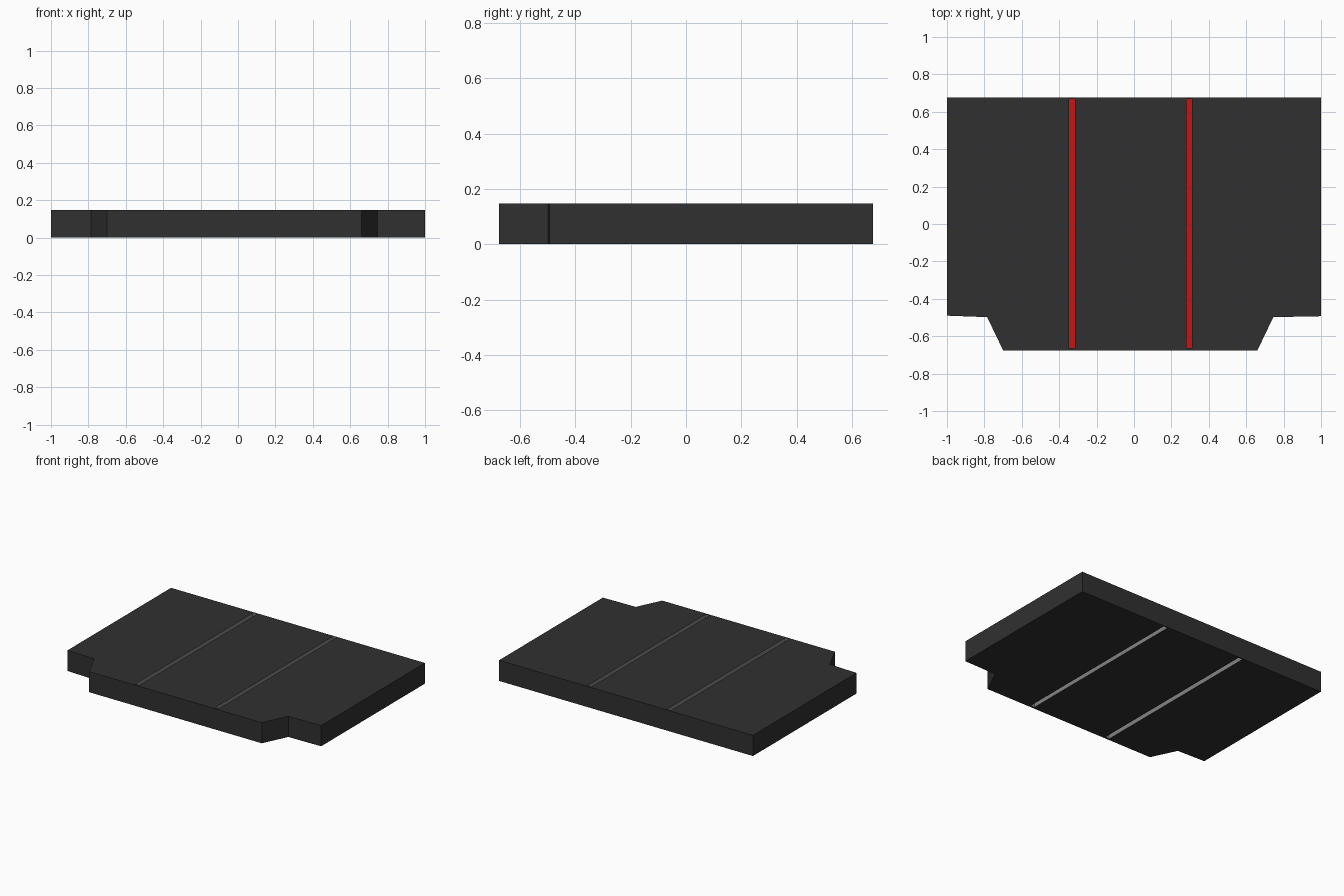
import bpy, bmesh

if "Cube" in bpy.data.objects:
    bpy.data.objects.remove(bpy.data.objects["Cube"])

HEIGHT = 0.147
SLOT_Y = (-0.662, 0.668)
SLOTS = [(-0.348, -0.315), (0.280, 0.311)]   # x ranges of the two grooves
STRIP_Z = (0.070, 0.078)                     # level of the red strips


def material(name, rgb):
    m = bpy.data.materials.new(name)
    m.diffuse_color = (*rgb, 1)
    m.use_nodes = True
    m.node_tree.nodes["Principled BSDF"].inputs["Base Color"].default_value = m.diffuse_color
    return m


charcoal = material("charcoal", (0.030, 0.030, 0.030))
grey = material("grey", (0.23, 0.23, 0.23))
red = material("red", (0.54, 0.008, 0.008))


def prism(name, outline, z0, z1, mats):
    """Extrude a flat outline from z0 to z1."""
    bm = bmesh.new()
    base = bm.faces.new([bm.verts.new((x, y, z0)) for x, y in outline])
    ext = bmesh.ops.extrude_face_region(bm, geom=[base], use_keep_orig=True)
    top = [v for v in ext["geom"] if isinstance(v, bmesh.types.BMVert)]
    bmesh.ops.translate(bm, verts=top, vec=(0, 0, z1 - z0))
    bmesh.ops.recalc_face_normals(bm, faces=bm.faces)
    mesh = bpy.data.meshes.new(name)
    bm.to_mesh(mesh)
    bm.free()
    for m in mats:
        mesh.materials.append(m)
    ob = bpy.data.objects.new(name, mesh)
    bpy.context.collection.objects.link(ob)
    return ob


def slot_outline(x0, x1):
    y0, y1 = SLOT_Y
    return [(x0, y0), (x1, y0), (x1, y1), (x0, y1)]


# Main slab with the notched front corners
panel = prism("panel", [(-1, 0.675), (-1, -0.49), (-0.785, -0.498), (-0.70, -0.675),
                        (0.66, -0.675), (0.745, -0.498), (1, -0.493), (1, 0.675)],
              0, HEIGHT, [charcoal, grey])

# Cut the two long slots right through the slab
bpy.context.view_layer.objects.active = panel
for x0, x1 in SLOTS:
    cutter = prism("slot_cutter", slot_outline(x0, x1), -0.1, HEIGHT + 0.1, [charcoal])
    cutter.hide_render = True
    mod = panel.modifiers.new("slot", 'BOOLEAN')
    mod.operation = 'DIFFERENCE'
    mod.solver = 'EXACT'
    mod.object = cutter
    bpy.ops.object.modifier_apply(modifier=mod.name)
    bpy.data.objects.remove(cutter)

# Slot walls are grey
for p in panel.data.polygons:
    inside = any(x0 - 0.001 < p.center.x < x1 + 0.001 for x0, x1 in SLOTS)
    wall = abs(p.normal.z) < 0.5 and abs(p.center.y) < 0.67
    p.material_index = 1 if inside and wall else 0

# Thin red strips lying halfway down inside the slots
for i, (x0, x1) in enumerate(SLOTS):
    prism("slot_strip_%d" % (i + 1), slot_outline(x0, x1), *STRIP_Z, [red])
